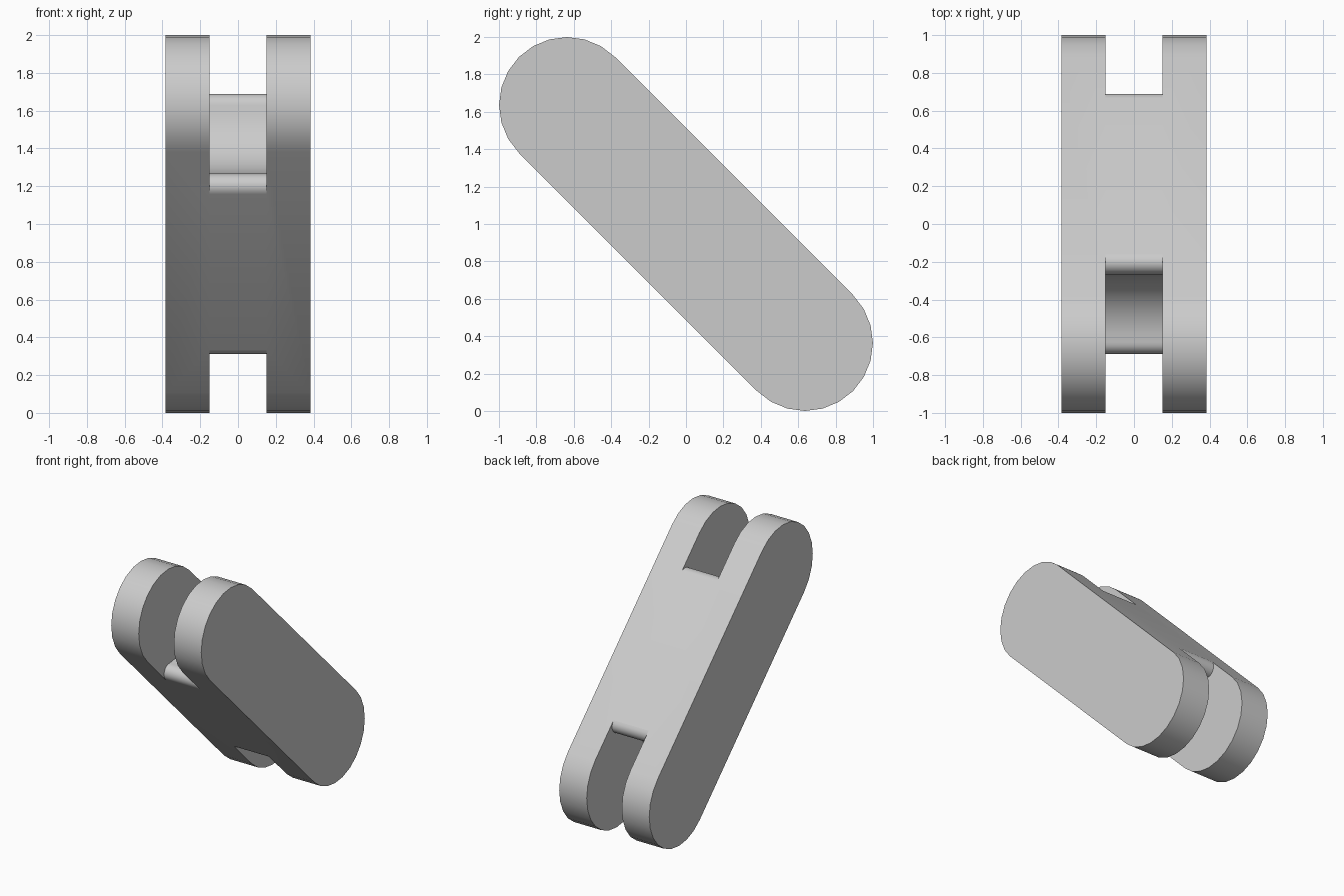
import bpy, bmesh
from math import sin, cos, pi, sqrt, atan2, radians

if "Cube" in bpy.data.objects:
    bpy.data.objects.remove(bpy.data.objects["Cube"], do_unlink=True)

RADIUS = 0.363       # rounded ends of the link
REACH = 0.9          # middle of the link to each end centre
HALF_WIDTH = 0.385
SLOT_HALF = 0.15
HOLLOW = 0.37        # concave floor of each slot
LIP = 0.064          # rounded lip at the slot edges
S = sqrt(0.5)

grey = bpy.data.materials.new("plain grey")
grey.use_nodes = True
grey.diffuse_color = (0.6, 0.6, 0.6, 1)
grey.node_tree.nodes["Principled BSDF"].inputs["Base Color"].default_value = (0.6, 0.6, 0.6, 1)


def arc(cu, cv, r, a0, a1, steps):
    angles = [a0 + (a1 - a0) * i / steps for i in range(steps + 1)]
    return [(cu + r * cos(a), cv + r * sin(a)) for a in angles]


def prism(name, profile, half):
    """Extrude a (along, across) profile through x, leaning at 45 degrees."""
    bm = bmesh.new()
    verts = [bm.verts.new((-half, (v - u) * S, 1 + (u + v) * S)) for u, v in profile]
    face = bm.faces.new(verts)
    ext = bmesh.ops.extrude_face_region(bm, geom=[face])
    top = [g for g in ext["geom"] if isinstance(g, bmesh.types.BMVert)]
    bmesh.ops.translate(bm, verts=top, vec=(2 * half, 0, 0))
    bmesh.ops.recalc_face_normals(bm, faces=bm.faces[:])
    mesh = bpy.data.meshes.new(name)
    bm.to_mesh(mesh)
    bm.free()
    mesh.materials.append(grey)
    obj = bpy.data.objects.new(name, mesh)
    bpy.context.collection.objects.link(obj)
    return obj


# Solid link with round ends
link = prism("link_body",
             arc(REACH, 0, RADIUS, -pi / 2, pi / 2, 12)
             + arc(-REACH, 0, RADIUS, pi / 2, 3 * pi / 2, 12), HALF_WIDTH)

# Slot outline: concave floor with a rounded lip on both edges
lip_v = RADIUS - LIP
lip_u = REACH - sqrt((HOLLOW + LIP) ** 2 - lip_v ** 2)
meet = atan2(lip_v, lip_u - REACH)
upper_lip = arc(lip_u, lip_v, LIP, pi / 2, meet - pi, 8)
floor = arc(REACH, 0, HOLLOW, meet, 2 * pi - meet, 12)
lower_lip = [(u, -v) for u, v in reversed(upper_lip)]
slot = ([(2, 0.6), (lip_u, 0.6)] + upper_lip + floor[1:-1] + lower_lip
        + [(lip_u, -0.6), (2, -0.6)])

# Cut the slot into both ends
bpy.context.view_layer.objects.active = link
link.select_set(True)
for side in (1, -1):
    cutter = prism("slot_cutter", [(side * u, v) for u, v in slot], SLOT_HALF)
    cutter.hide_render = True
    mod = link.modifiers.new("slot", "BOOLEAN")
    mod.operation = "DIFFERENCE"
    mod.solver = "EXACT"
    mod.object = cutter
    bpy.ops.object.modifier_apply(modifier=mod.name)
    bpy.data.objects.remove(cutter, do_unlink=True)

bpy.ops.object.shade_smooth_by_angle(angle=radians(30))
